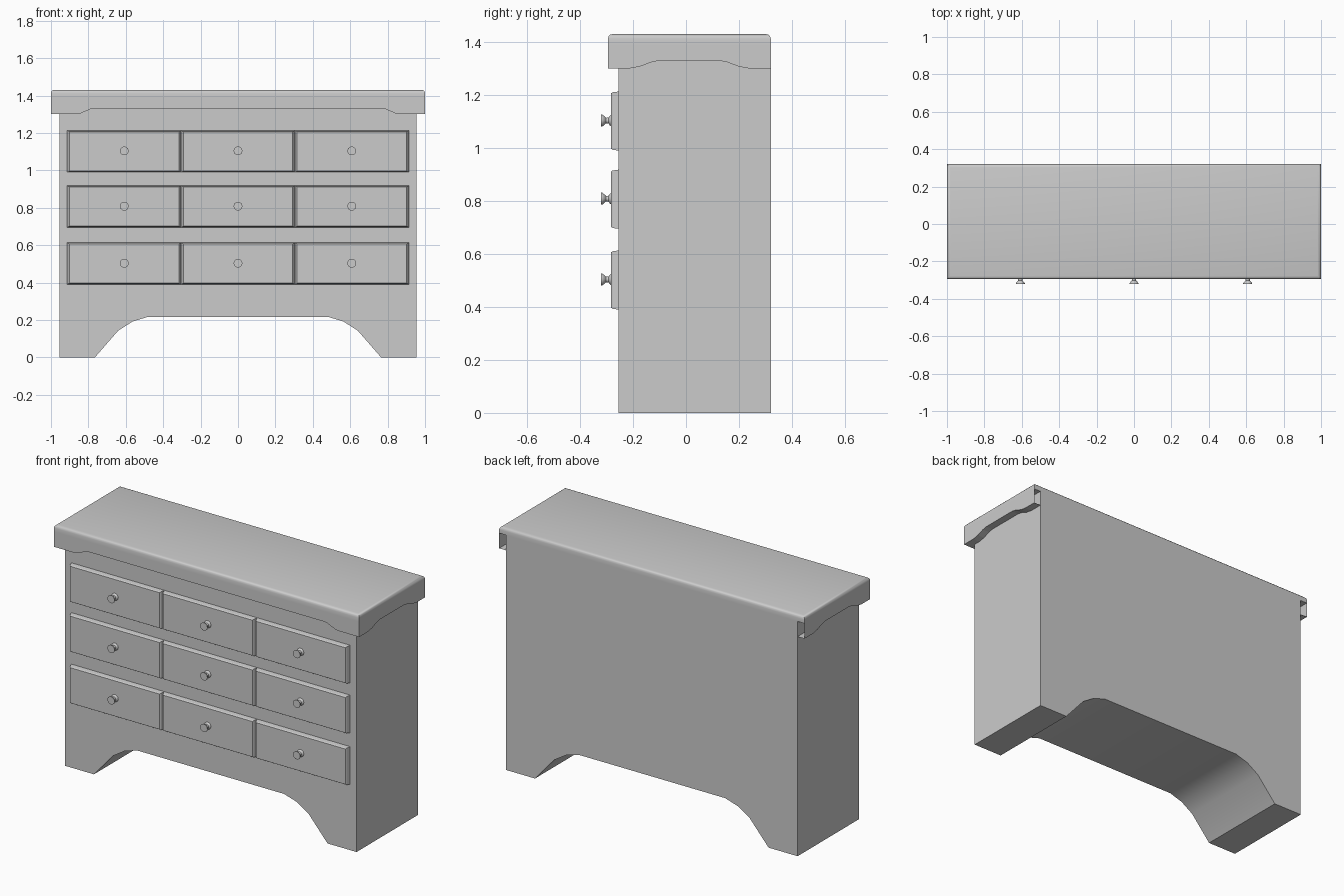
import bpy, bmesh, math
from mathutils import Vector

if "Cube" in bpy.data.objects:
    bpy.data.objects.remove(bpy.data.objects["Cube"])


def finish(name, bm, smooth=None):
    bmesh.ops.recalc_face_normals(bm, faces=bm.faces[:])
    me = bpy.data.meshes.new(name)
    bm.to_mesh(me)
    bm.free()
    ob = bpy.data.objects.new(name, me)
    bpy.context.collection.objects.link(ob)
    if smooth:
        bpy.ops.object.select_all(action='DESELECT')
        ob.select_set(True)
        bpy.context.view_layer.objects.active = ob
        bpy.ops.object.shade_smooth_by_angle(angle=math.radians(smooth))
    return ob


def extrude_profile(name, pts, offset, smooth=None, open_back=None):
    bm = bmesh.new()
    face = bm.faces.new([bm.verts.new(p) for p in pts])
    res = bmesh.ops.extrude_face_region(bm, geom=[face], use_keep_orig=True)
    moved = [g for g in res['geom'] if isinstance(g, bmesh.types.BMVert)]
    bmesh.ops.translate(bm, vec=Vector(offset), verts=moved)
    bmesh.ops.recalc_face_normals(bm, faces=bm.faces[:])
    if open_back is not None:
        ends = [f for f in bm.faces if all(abs(v.co.y - open_back) < 1e-4 for v in f.verts)]
        bmesh.ops.delete(bm, geom=ends, context='FACES')
    return finish(name, bm, smooth)


def mirrored(half):
    return half + [(-a, z) for a, z in reversed(half)]


FRONT, BACK, UNDER, TOP = -0.255, 0.32, 1.39, 1.43

# Carcass with arched foot opening
arch = [(-0.955, UNDER), (-0.955, 0), (-0.765, 0), (-0.64, 0.143),
        (-0.563, 0.192), (-0.48, 0.217)]
extrude_profile("carcass", [(x, FRONT, z) for x, z in mirrored(arch)],
                (0, BACK - FRONT, 0), smooth=30)

# Top slab with rounded upper edge
bm = bmesh.new()
bmesh.ops.create_cube(bm, size=1)
for v in bm.verts:
    v.co = (v.co.x * 2, 0.0125 + v.co.y * 0.615, (UNDER + TOP) / 2 + v.co.z * (TOP - UNDER))
rim = [e for e in bm.edges if all(v.co.z > TOP - 0.001 for v in e.verts)]
bmesh.ops.bevel(bm, geom=rim, offset=0.018, segments=3, profile=0.5, affect='EDGES')
finish("top_slab", bm, smooth=35)

# Front apron under the slab
wave = [(-1, UNDER), (-1, 1.30), (-0.86, 1.30), (-0.84, 1.305), (-0.79, 1.327), (-0.77, 1.33)]
extrude_profile("front_apron", [(x, -0.295, z) for x, z in mirrored(wave)], (0, 0.04, 0))

# Side aprons, hollow at the back end
side = [(FRONT, UNDER), (FRONT, 1.30), (-0.215, 1.30), (-0.175, 1.307), (-0.13, 1.324),
        (-0.10, 1.33), (0.125, 1.33), (0.155, 1.324), (0.20, 1.307), (0.24, 1.30),
        (BACK, 1.30), (BACK, UNDER)]
for s, label in ((-1, "left"), (1, "right")):
    extrude_profile(label + "_apron", [(s * 0.955, y, z) for y, z in side],
                    (s * 0.045, 0, 0), open_back=BACK)


def drawer(name, x0, x1, z0, z1):
    bm = bmesh.new()
    rings = []
    for y, dx, dz in ((FRONT, 0, 0), (-0.277, 0.007, 0.003), (-0.283, 0.012, 0.007)):
        rings.append([bm.verts.new(p) for p in (
            (x0 + dx, y, z0 + dz), (x1 - dx, y, z0 + dz),
            (x1 - dx, y, z1 - dz), (x0 + dx, y, z1 - dz))])
    for a, b in zip(rings, rings[1:]):
        for i in range(4):
            j = (i + 1) % 4
            bm.faces.new((a[i], a[j], b[j], b[i]))
    bm.faces.new(rings[0])
    bm.faces.new(rings[-1])
    finish(name, bm)


def knob(name, x, z, sides=10):
    profile = [(-0.281, 0.023), (-0.287, 0.020), (-0.292, 0.012), (-0.302, 0.011),
               (-0.308, 0.017), (-0.316, 0.024), (-0.32, 0.024)]
    bm = bmesh.new()
    rings = [[bm.verts.new((x + r * math.cos(2 * math.pi * i / sides), y,
                            z + r * math.sin(2 * math.pi * i / sides)))
              for i in range(sides)] for y, r in profile]
    for a, b in zip(rings, rings[1:]):
        for i in range(sides):
            j = (i + 1) % sides
            bm.faces.new((a[i], a[j], b[j], b[i]))
    bm.faces.new(rings[0])
    bm.faces.new(rings[-1])
    finish(name, bm, smooth=40)


# Three rows of three drawers, each with a turned knob
for r, (z0, z1) in enumerate(((0.39, 0.613), (0.695, 0.918), (0.99, 1.213))):
    for c, (x0, x1) in enumerate(((-0.913, -0.304), (-0.304, 0.304), (0.304, 0.913))):
        drawer(f"drawer_{r}_{c}", x0, x1, z0, z1)
        knob(f"knob_{r}_{c}", (c - 1) * 0.608, (z0 + z1) / 2 + 0.002)
